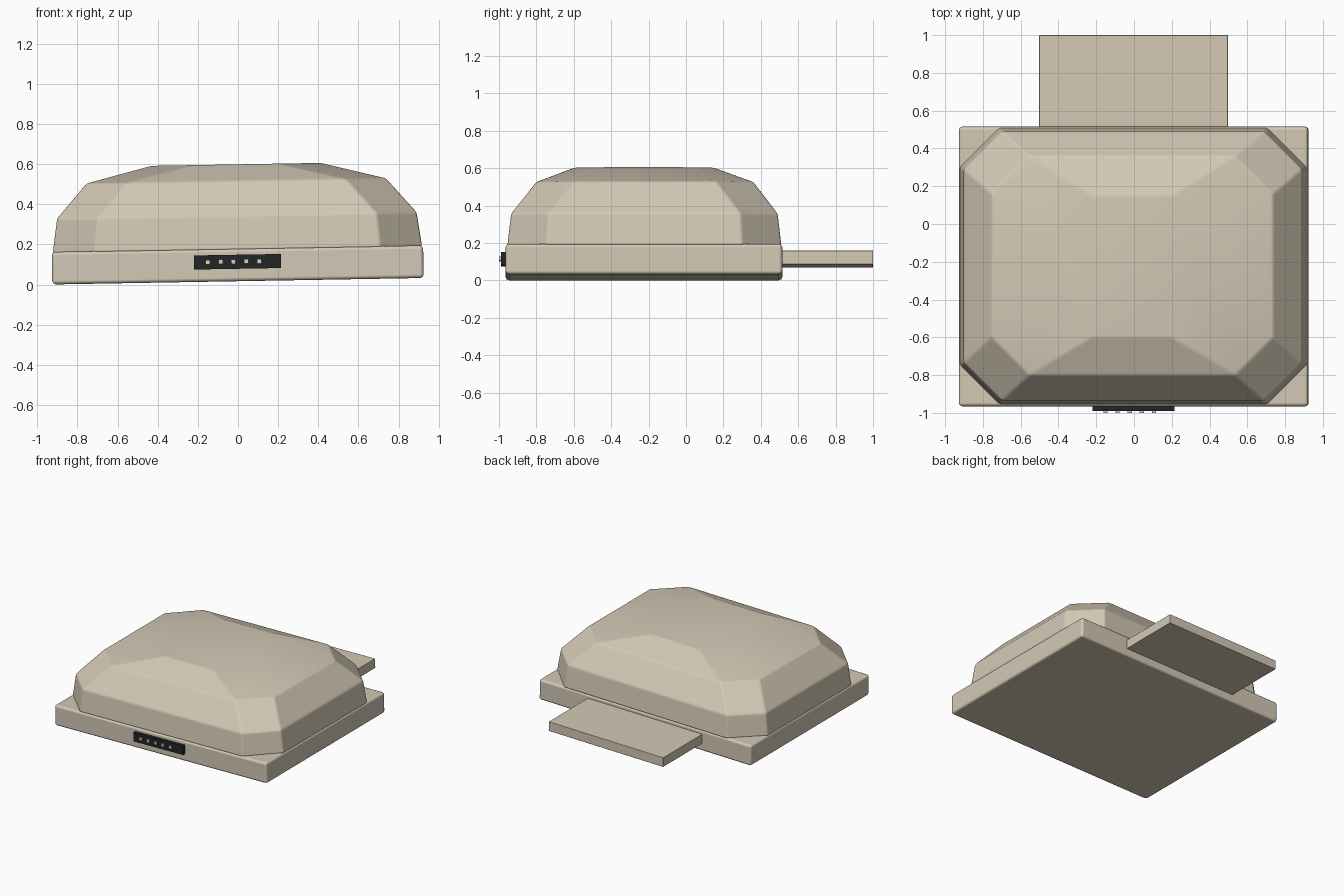
import bpy, bmesh, math

if "Cube" in bpy.data.objects:
    bpy.data.objects.remove(bpy.data.objects["Cube"])

TILT = math.radians(-1.0)   # the whole body leans slightly to one side
LIFT = 0.017


def material(name, rgb):
    m = bpy.data.materials.new(name)
    m.diffuse_color = (*rgb, 1)
    m.use_nodes = True
    m.node_tree.nodes["Principled BSDF"].inputs["Base Color"].default_value = m.diffuse_color
    return m


BEIGE = material("warm_beige", (0.65, 0.58, 0.46))
BLACK = material("soft_black", (0.016, 0.018, 0.020))
CREAM = material("pin_cream", (0.70, 0.66, 0.52))


def finish(name, bm, mat, bevel=0.0, angle=15):
    bmesh.ops.recalc_face_normals(bm, faces=bm.faces)
    mesh = bpy.data.meshes.new(name)
    bm.to_mesh(mesh)
    bm.free()
    mesh.materials.append(mat)
    ob = bpy.data.objects.new(name, mesh)
    bpy.context.collection.objects.link(ob)
    ob.location.z = LIFT
    ob.rotation_euler.y = TILT
    if bevel:
        mod = ob.modifiers.new("soft_edges", 'BEVEL')
        mod.width, mod.segments = bevel, 2
        mod.limit_method, mod.angle_limit = 'ANGLE', math.radians(angle)
        mod.harden_normals = True
        for p in mesh.polygons:
            p.use_smooth = True
    return ob


def box(name, x, y, z, mat, bevel=0.0):
    bm = bmesh.new()
    bmesh.ops.create_cube(bm, size=1)
    for v in bm.verts:
        v.co = [(a + b) / 2 + c * (b - a) for (a, b), c in zip((x, y, z), v.co)]
    return finish(name, bm, mat, bevel)


def octagon(hx, y0, y1, cut, z):
    half = [(hx - cut, y0), (hx, y0 + cut), (hx, y1 - cut), (hx - cut, y1)]
    return [(x, y, z) for x, y in half] + [(-x, y, z) for x, y in reversed(half)]


# Base slab and the flat tongue at the back
box("base_slab", (-0.925, 0.925), (-0.965, 0.515), (0, 0.162), BEIGE, 0.018)
box("rear_tongue", (-0.5, 0.5), (0.50, 1.0), (0.06, 0.134), BEIGE, 0.003)

# Faceted dome: stacked octagons, half width / front / back / corner cut / height
levels = [(0.92, -0.955, 0.510, 0.21, 0.155),
          (0.895, -0.935, 0.490, 0.20, 0.328),
          (0.745, -0.800, 0.360, 0.20, 0.500),
          (0.420, -0.600, 0.150, 0.21, 0.582)]
bm = bmesh.new()
rings = [[bm.verts.new(p) for p in octagon(*lv)] for lv in levels]
for low, high in zip(rings, rings[1:]):
    for i in range(8):
        j = (i + 1) % 8
        bm.faces.new((low[i], low[j], high[j], high[i]))
bm.faces.new(rings[-1])
bm.faces.new(rings[0])
finish("faceted_dome", bm, BEIGE, 0.012)

# Front connector with five pins
box("connector_block", (-0.218, 0.216), (-0.99, -0.955), (0.062, 0.132), BLACK)
for i in range(5):
    x = -0.149 + i * 0.064
    box(f"connector_pin_{i + 1}", (x - 0.011, x + 0.011), (-1.0, -0.985),
        (0.087, 0.109), CREAM)
